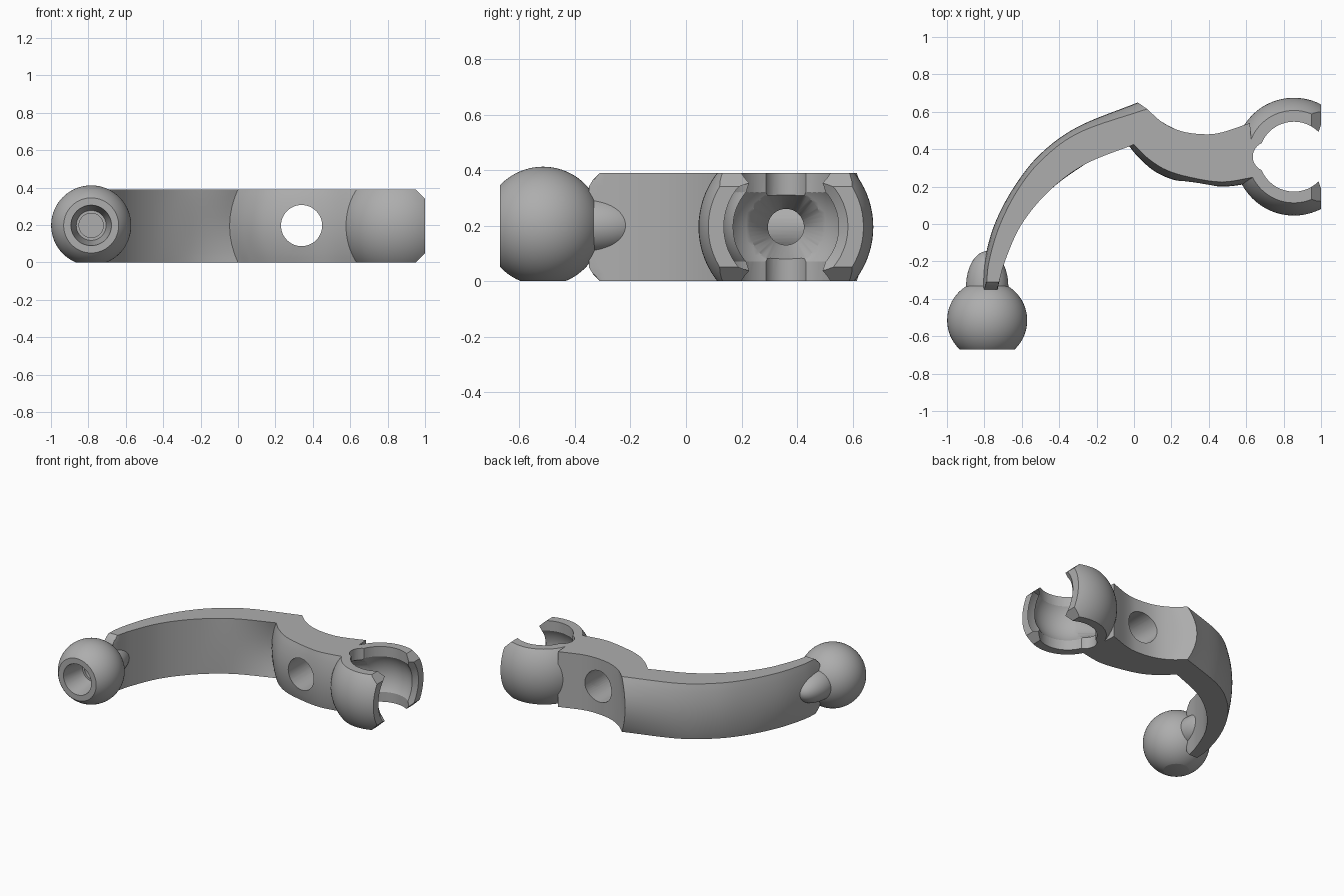
import bpy, bmesh, math
from mathutils import Vector, Matrix

cube = bpy.data.objects.get("Cube")
if cube:
    bpy.data.objects.remove(cube)

gray = bpy.data.materials.new("plain gray")
gray.use_nodes = True
gray.diffuse_color = (0.42, 0.42, 0.42, 1)
gray.node_tree.nodes["Principled BSDF"].inputs["Base Color"].default_value = (0.42, 0.42, 0.42, 1)

MID = 0.195
BALL = Vector((-0.785, -0.515, 0.198))
CLAMP = Vector((0.855, 0.36, MID))
AXES = {"x": Matrix.Rotation(math.pi / 2, 4, "Y"),
        "y": Matrix.Rotation(-math.pi / 2, 4, "X"),
        "z": Matrix.Identity(4)}


def finish(name, bm):
    bmesh.ops.recalc_face_normals(bm, faces=bm.faces)
    mesh = bpy.data.meshes.new(name)
    bm.to_mesh(mesh)
    bm.free()
    mesh.materials.append(gray)
    obj = bpy.data.objects.new(name, mesh)
    bpy.context.collection.objects.link(obj)
    return obj


def ball(name, center, radius, scale=(1, 1, 1), cuts=()):
    """Sphere with flat faces where the cut planes (point, normal) slice it."""
    bm = bmesh.new()
    bmesh.ops.create_uvsphere(bm, u_segments=64, v_segments=40, radius=radius)
    bmesh.ops.scale(bm, vec=scale, verts=bm.verts)
    bmesh.ops.translate(bm, vec=center, verts=bm.verts)
    for point, normal in cuts:
        geom = bm.verts[:] + bm.edges[:] + bm.faces[:]
        cut = bmesh.ops.bisect_plane(bm, geom=geom, plane_co=point, plane_no=normal, clear_outer=True)
        rim = [e for e in cut["geom_cut"] if isinstance(e, bmesh.types.BMEdge)]
        bmesh.ops.edgeloop_fill(bm, edges=rim)
    return finish(name, bm)


def taper(name, center, axis, length, r1, r2):
    """Cylinder or cone starting at center and running along +axis."""
    bm = bmesh.new()
    bmesh.ops.create_cone(bm, cap_ends=True, segments=48, radius1=r1, radius2=r2, depth=length)
    bmesh.ops.translate(bm, vec=(0, 0, length / 2), verts=bm.verts)
    bmesh.ops.transform(bm, matrix=Matrix.Translation(center) @ AXES[axis], verts=bm.verts)
    return finish(name, bm)


def combine(target, tool, operation="DIFFERENCE"):
    mod = target.modifiers.new("bool", "BOOLEAN")
    mod.operation, mod.solver, mod.object = operation, "EXACT", tool
    bpy.context.view_layer.objects.active = target
    bpy.ops.object.modifier_apply(modifier=mod.name)
    bpy.data.objects.remove(tool)


def smooth(points, steps=8):
    """Catmull-Rom curve through the points."""
    p = [Vector(q) for q in points]
    p = [2 * p[0] - p[1]] + p + [2 * p[-1] - p[-2]]
    out = []
    for a, b, c, d in zip(p, p[1:], p[2:], p[3:]):
        for i in range(steps):
            t = i / steps
            out.append(0.5 * (2 * b + (c - a) * t + (2 * a - 5 * b + 4 * c - d) * t * t
                              + (3 * b - a - 3 * c + d) * t ** 3))
    return out + [p[-2]]


# Curved arm and neck: flat outline whose outer sides bulge at mid height
outer = [(-0.79, -0.35), (-0.775, -0.2), (-0.715, 0), (-0.61, 0.2), (-0.475, 0.36), (-0.28, 0.495), (0.07, 0.615)]
outer_mid = [(-0.815, -0.35), (-0.8, -0.2), (-0.745, 0), (-0.64, 0.2), (-0.5, 0.375), (-0.3, 0.52), (0.02, 0.65)]
back = [(0.07, 0.615), (0.15, 0.545), (0.25, 0.497), (0.37, 0.48), (0.47, 0.49), (0.62, 0.54)]
back_mid = [(0.02, 0.65), (0.12, 0.565), (0.24, 0.5), (0.37, 0.48), (0.47, 0.49), (0.62, 0.54)]
front = [(0.64, 0.25), (0.47, 0.225), (0.3, 0.25), (0.17, 0.29), (0.07, 0.355), (0, 0.425)]
front_mid = [(0.64, 0.22), (0.47, 0.2), (0.27, 0.222), (0.13, 0.27), (0.03, 0.35), (-0.045, 0.44)]
inner = [(0, 0.425), (-0.26, 0.32), (-0.45, 0.18), (-0.6, 0), (-0.69, -0.2), (-0.73, -0.35)]
inner_mid = [(-0.045, 0.44)] + inner[1:]


def outline(*sides):
    return [p for side in sides for p in smooth(side)[:-1]] + [Vector(sides[-1][-1])]


edge = outline(outer, back, [back[-1], front[0]], front, inner)
middle = outline(outer_mid, back_mid, [back_mid[-1], front_mid[0]], front_mid, inner_mid)

bm = bmesh.new()
rings = []
for dz in (-0.195, -0.17, -0.145, -0.1, -0.05, 0, 0.05, 0.1, 0.145, 0.17, 0.195):
    bulge = 1 - (dz / MID) ** 2
    ring = []
    for e, m in zip(edge, middle):
        p = e.lerp(m, bulge)
        low_end = -0.36 + max(0, abs(dz) - 0.145)      # chamfered arm tip
        ring.append(bm.verts.new((p.x, max(p.y, low_end), MID + dz)))
    rings.append(ring)
n = len(edge)
for low, high in zip(rings, rings[1:]):
    for i in range(n):
        j = (i + 1) % n
        bm.faces.new((low[i], low[j], high[j], high[i]))
bm.faces.new(rings[0][::-1])
bm.faces.new(rings[-1])
arm = finish("curved_arm_with_clamp", bm)

# Clamp: sphere trimmed flat on top, bottom and mouth, with chamfered tips
clamp = ball("clamp", CLAMP, 0.315, cuts=(
    ((0, 0, 0), (0, 0, -1)), ((0, 0, 0.39), (0, 0, 1)), ((1, 0, 0), (1, 0, 0)),
    ((0.95, 0, 0.39), (1, 0, 1)), ((0.95, 0, 0), (1, 0, -1))))
combine(arm, clamp, "UNION")

# Socket, its vertical opening, mouth bevel, rear notch, funnel and cross hole
combine(arm, ball("socket_cutter", CLAMP, 0.225))
combine(arm, taper("opening_cutter", (0.855, 0.36, -0.1), "z", 0.6, 0.187, 0.187))
combine(arm, taper("mouth_cutter", (0.97, 0.36, MID), "x", 0.04, 0.184, 0.237))
combine(arm, taper("notch_cutter", (0.713, 0.36, -0.1), "z", 0.6, 0.078, 0.078))
combine(arm, taper("funnel_cutter", (0.52, 0.36, MID), "x", 0.17, 0.065, 0.14))
combine(arm, taper("channel_cutter", (0.36, 0.36, MID), "x", 0.3, 0.065, 0.065))
combine(arm, taper("cross_hole_cutter", (0.34, 0, 0.197), "y", 0.8, 0.11, 0.11))

# Ball with a stepped bore in its flat front
joint = ball("ball_end", BALL, 0.214, cuts=(((0, 0, 0), (0, 0, -1)), ((0, -0.67, 0), (0, -1, 0))))
combine(joint, taper("bore_cutter", (-0.785, -0.68, 0.198), "y", 0.18, 0.11, 0.08))
combine(joint, taper("bore_tip_cutter", (-0.785, -0.52, 0.198), "y", 0.1, 0.065, 0.065))

# Rounded cap behind the ball
cap = ball("ball_cap", (-0.785, -0.335, 0.2), 1, scale=(0.113, 0.19, 0.105),
           cuts=(((0, -0.345, 0), (0, -1, 0)),))

for obj in (arm, joint, cap):
    bpy.ops.object.select_all(action="DESELECT")
    obj.select_set(True)
    bpy.context.view_layer.objects.active = obj
    bpy.ops.object.shade_smooth_by_angle(angle=math.radians(30))
